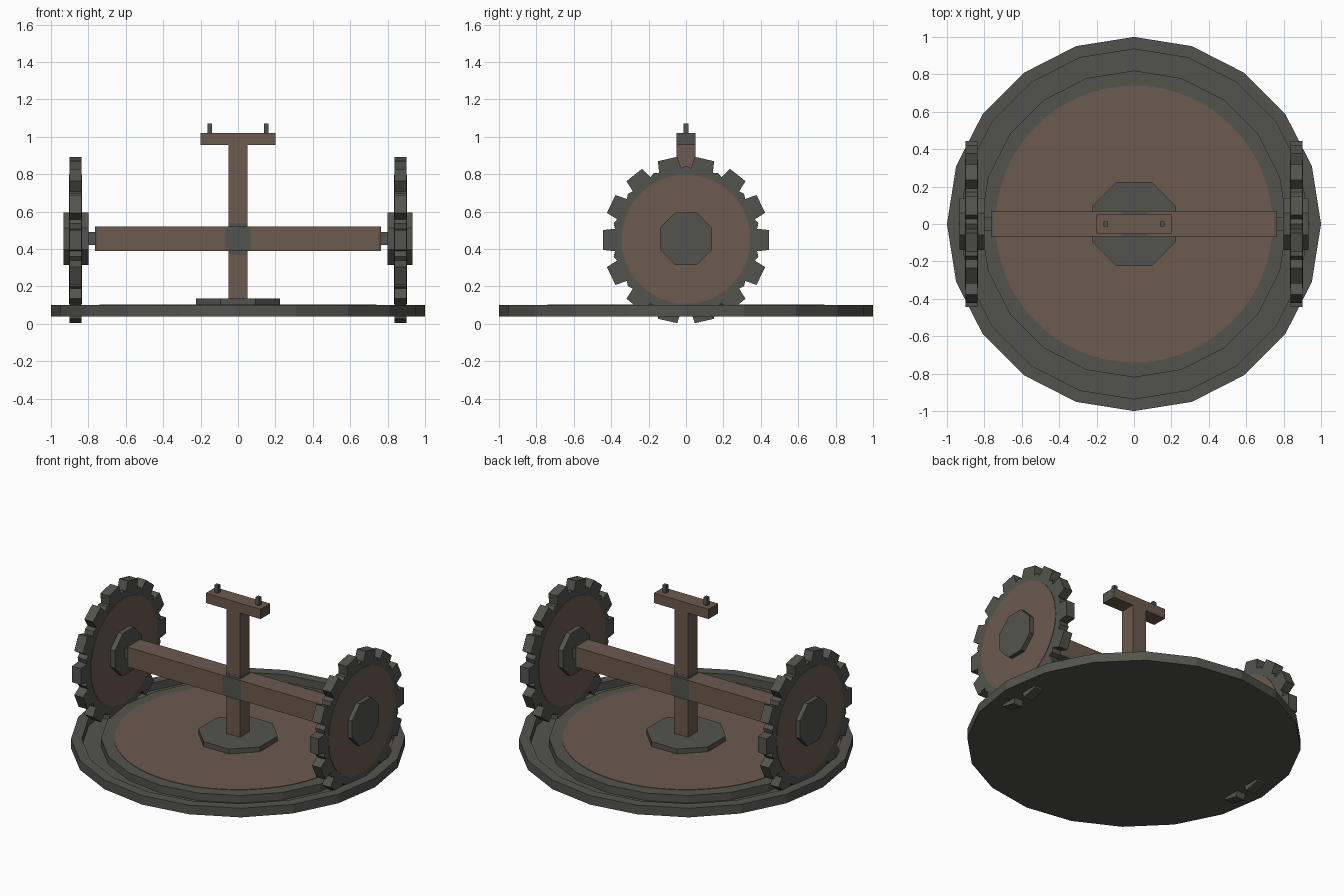
import bpy, bmesh, math
from mathutils import Matrix, Vector

if "Cube" in bpy.data.objects:
    bpy.data.objects.remove(bpy.data.objects["Cube"])


def material(name, rgb):
    m = bpy.data.materials.new(name)
    m.diffuse_color = (*rgb, 1)
    m.use_nodes = True
    m.node_tree.nodes["Principled BSDF"].inputs["Base Color"].default_value = m.diffuse_color
    return m


WOOD = material("brown wood", (0.150, 0.103, 0.078))
IRON = material("dark iron", (0.086, 0.086, 0.076))


def finish(name, bm, mats):
    bmesh.ops.recalc_face_normals(bm, faces=bm.faces)
    me = bpy.data.meshes.new(name)
    bm.to_mesh(me)
    bm.free()
    for m in mats:
        me.materials.append(m)
    ob = bpy.data.objects.new(name, me)
    bpy.context.collection.objects.link(ob)
    return ob


def box(name, lo, hi, mats, axis=0, cuts=(), rule=None):
    """Box, sliced across one axis; rule(face centre) picks the material."""
    bm = bmesh.new()
    lo, hi = Vector(lo), Vector(hi)
    bmesh.ops.create_cube(bm, size=1, matrix=Matrix.Translation((lo + hi) / 2)
                          @ Matrix.Diagonal((*(hi - lo), 1)))
    normal = Vector([float(i == axis) for i in range(3)])
    for c in cuts:
        bmesh.ops.bisect_plane(bm, geom=bm.verts[:] + bm.edges[:] + bm.faces[:],
                               plane_co=normal * c, plane_no=normal)
    if rule:
        for f in bm.faces:
            f.material_index = int(rule(f.calc_center_median()[axis]))
    return finish(name, bm, mats)


def prism(name, outline, centre, depth, mat, along_x=False):
    """Extrude a 2D outline, centred on a point, along z or x."""
    bm = bmesh.new()
    c = Vector(centre)

    def put(a, b, d):
        return bm.verts.new(c + Vector((d, a, b) if along_x else (a, b, d)))
    low = [put(a, b, -depth / 2) for a, b in outline]
    top = [put(a, b, depth / 2) for a, b in outline]
    bm.faces.new(low)
    bm.faces.new(top)
    n = len(outline)
    for i in range(n):
        j = (i + 1) % n
        bm.faces.new((low[i], low[j], top[j], top[i]))
    return finish(name, bm, [mat])


def ngon(n, r, turn=0.0):
    return [(r * math.cos(math.tau * (i + turn) / n),
             r * math.sin(math.tau * (i + turn) / n)) for i in range(n)]


# round base with a track groove, turned from a profile
bm = bmesh.new()
N = 20
profile = [(1, 0.04), (1, 0.10), (0.935, 0.10), (0.935, 0.05), (0.82, 0.05), (0.82, 0.10)]
rings = [[bm.verts.new((x, y, z)) for x, y in ngon(N, r)] for r, z in profile]
for a, b in zip(rings, rings[1:]):
    for i in range(N):
        j = (i + 1) % N
        bm.faces.new((a[i], a[j], b[j], b[i]))
bm.faces.new(rings[0])
bm.faces.new(rings[-1])
finish("base", bm, [IRON])
prism("base_wood_inlay", ngon(64, 0.74), (0, 0, 0.1), 0.006, WOOD)
prism("post_foot", ngon(8, 0.225 / math.cos(math.pi / 8), 0.5), (0, 0, 0.115), 0.04, IRON)

# central post, top crossbar and pegs
box("post", (-0.05, -0.05, 0.12), (0.05, 0.05, 0.96), [WOOD, IRON], 2,
    (0.37, 0.54), lambda z: 0.37 < z < 0.54 and abs(z - 0.455) < 0.05)
box("crossbar", (-0.2, -0.05, 0.955), (0.2, 0.05, 1.02), [WOOD, IRON], 0,
    (), lambda x: abs(x) > 0.19)

# axle with iron middle band and ends
box("axle", (-0.765, -0.067, 0.39), (0.765, 0.067, 0.52), [WOOD, IRON], 0,
    (-0.75, -0.067, 0.067, 0.75), lambda x: abs(x) < 0.06 or abs(x) > 0.755)

# toothed wheel outline: each tooth is a slightly tapered block
TEETH = 14
wheel = []
for k in range(TEETH):
    a = math.tau * k / TEETH
    for r, w in ((0.38, -0.06), (0.444, -0.053), (0.444, 0.053), (0.38, 0.06)):
        wheel.append((r * math.cos(a) - w * math.sin(a), r * math.sin(a) + w * math.cos(a)))
    mid = a + math.pi / TEETH
    wheel.append((0.397 * math.cos(mid), 0.397 * math.sin(mid)))

for side, s in (("left", -1), ("right", 1)):
    box(side + "_peg", (s * 0.151 - 0.013, -0.013, 1.015), (s * 0.151 + 0.013, 0.013, 1.07), [IRON])
    box(side + "_axle_pin", (s * 0.785 - 0.03, -0.035, 0.42), (s * 0.785 + 0.03, 0.035, 0.49), [IRON])
    prism(side + "_wheel", wheel, (s * 0.868, 0, 0.448), 0.064, IRON, True)
    prism(side + "_wheel_wood_inlay", ngon(48, 0.345), (s * 0.868, 0, 0.452), 0.07, WOOD, True)
    prism(side + "_wheel_hub", ngon(8, 0.14 / math.cos(math.pi / 8), 0.5),
          (s * 0.866, 0, 0.455), 0.132, IRON, True)
